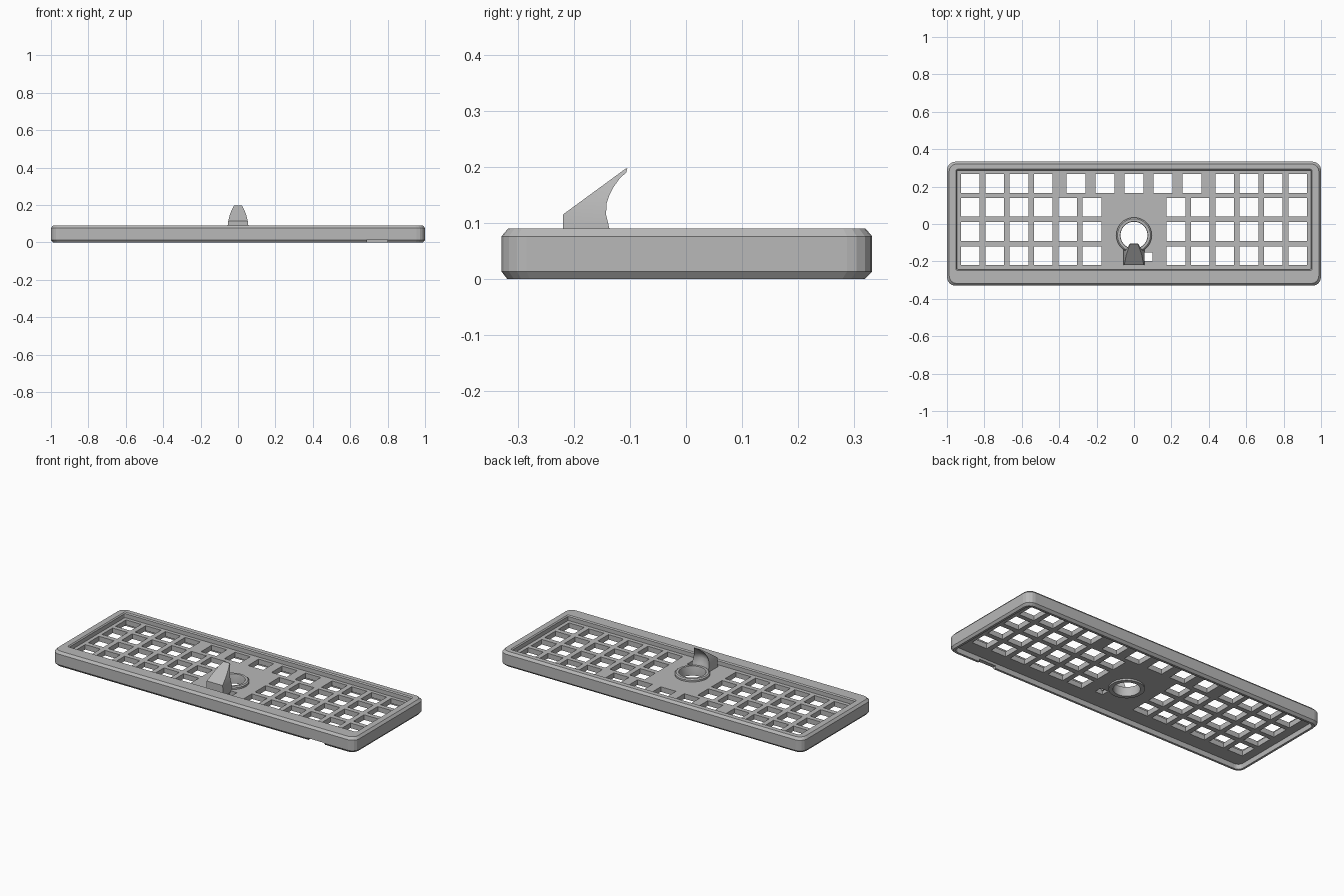
import bpy, bmesh, math

cube = bpy.data.objects.get("Cube")
if cube:
    bpy.data.objects.remove(cube, do_unlink=True)

grey = bpy.data.materials.new("plain_grey")
grey.use_nodes = True
COLOUR = (0.48, 0.48, 0.48, 1)
grey.diffuse_color = COLOUR
grey.node_tree.nodes["Principled BSDF"].inputs["Base Color"].default_value = COLOUR

PLATE_LOW, PLATE_TOP = 0.03, 0.06
RING_Y = -0.06


def make(name, bm, smooth=None):
    bmesh.ops.recalc_face_normals(bm, faces=bm.faces)
    mesh = bpy.data.meshes.new(name)
    bm.to_mesh(mesh)
    bm.free()
    mesh.materials.append(grey)
    obj = bpy.data.objects.new(name, mesh)
    bpy.context.collection.objects.link(obj)
    if smooth:
        bpy.ops.object.select_all(action='DESELECT')
        obj.select_set(True)
        bpy.context.view_layer.objects.active = obj
        bpy.ops.object.shade_smooth_by_angle(angle=math.radians(smooth))
    return obj


def loft(bm, loops, closed=False, caps=False):
    rows = [[bm.verts.new(p) for p in loop] for loop in loops]
    pairs = list(zip(rows, rows[1:])) + ([(rows[-1], rows[0])] if closed else [])
    n = len(rows[0])
    for a, b in pairs:
        for i in range(n):
            j = (i + 1) % n
            bm.faces.new((a[i], a[j], b[j], b[i]))
    if caps:
        bm.faces.new(rows[0])
        bm.faces.new(rows[-1])


def rounded_rect(hx, y0, y1, r, z, steps=4):
    pts = []
    for k, (sx, cy) in enumerate(((1, y1 - r), (-1, y1 - r), (-1, y0 + r), (1, y0 + r))):
        for s in range(steps + 1):
            a = math.pi / 2 * (k + s / steps)
            pts.append((sx * (hx - r) + r * math.cos(a), cy + r * math.sin(a), z))
    return pts


def circle(r, z, n=48):
    return [(r * math.cos(2 * math.pi * i / n),
             RING_Y + r * math.sin(2 * math.pi * i / n), z) for i in range(n)]


def box(bm, x, y, z, sx, sy, sz):
    verts = bmesh.ops.create_cube(bm, size=1)["verts"]
    bmesh.ops.scale(bm, vec=(sx, sy, sz), verts=verts)
    bmesh.ops.translate(bm, vec=(x, y, z), verts=verts)


def cut(obj, cutter):
    mod = obj.modifiers.new("cut", 'BOOLEAN')
    mod.operation, mod.solver, mod.object = 'DIFFERENCE', 'EXACT', cutter
    bpy.context.view_layer.update()
    graph = bpy.context.evaluated_depsgraph_get()
    mesh = bpy.data.meshes.new_from_object(obj.evaluated_get(graph))
    obj.modifiers.clear()
    obj.data = mesh
    bpy.data.objects.remove(cutter, do_unlink=True)


# Case frame: one closed section swept round a rounded rectangle
H = 0.09
bm = bmesh.new()
loft(bm, [
    rounded_rect(0.99, -0.32, 0.32, 0.04, 0),
    rounded_rect(1.0, -0.33, 0.333, 0.045, 0.013),
    rounded_rect(1.0, -0.33, 0.333, 0.045, H - 0.014),
    rounded_rect(0.988, -0.318, 0.321, 0.04, H),
    rounded_rect(0.953, -0.248, 0.293, 0.01, H),
    rounded_rect(0.947, -0.242, 0.287, 0.006, H - 0.006),
    rounded_rect(0.947, -0.242, 0.287, 0.006, PLATE_LOW),
    rounded_rect(0.977, -0.307, 0.307, 0.03, PLATE_LOW),
    rounded_rect(0.977, -0.307, 0.307, 0.03, 0),
], closed=True)
frame = make("case_frame", bm)

# Cable notch in the bottom of the front wall
bm = bmesh.new()
box(bm, 0.745, -0.32, 0, 0.11, 0.1, 0.03)
cut(frame, make("notch_cutter", bm))

# Plate with key openings
bm = bmesh.new()
mid = (PLATE_LOW + PLATE_TOP) / 2
box(bm, 0, 0.0225, mid, 1.9, 0.535, PLATE_TOP - PLATE_LOW)
plate = make("key_plate", bm)

bm = bmesh.new()
KEY = 0.1
columns = [s * (0.225 + 0.13 * i) for s in (-1, 1) for i in range(6)]
for row in range(3):
    for x in columns:
        box(bm, x, 0.089 - 0.129 * row, mid, KEY, KEY, 0.1)
top_row = [x for x in columns if abs(x) > 0.4] + [0.155 * i for i in range(-2, 3)]
for x in top_row:
    box(bm, x, 0.216, mid, KEY, KEY, 0.1)
box(bm, 0.075, -0.175, mid, 0.05, 0.045, 0.1)
loft(bm, [circle(0.085, 0), circle(0.085, 0.1)], caps=True)
cut(plate, make("key_cutter", bm))

# Raised collar round the central opening
bm = bmesh.new()
loft(bm, [circle(0.095, 0.02), circle(0.095, 0.07), circle(0.088, 0.076),
          circle(0.074, 0.076), circle(0.072, 0.07), circle(0.072, 0.02)], closed=True)
make("centre_collar", bm, 40)

# Hooked fin: sloped front, hollow curved back, narrowing to the tip
bm = bmesh.new()
levels = [  # height, half width, back edge, hollow depth
    (0.05, 0.056, -0.13, 0.014), (0.09, 0.055, -0.137, 0.02),
    (0.115, 0.052, -0.143, 0.025), (0.135, 0.047, -0.142, 0.024),
    (0.15, 0.043, -0.137, 0.02), (0.165, 0.037, -0.129, 0.014),
    (0.18, 0.03, -0.118, 0.006), (0.19, 0.024, -0.107, 0.002),
    (0.197, 0.021, -0.105, 0)]
loops = []
for z, w, back, hollow in levels:
    front = -0.22 + max(0, z - 0.115) * 1.366
    arc = [(w * t / 4, back - hollow * (1 - (t / 4) ** 2), z) for t in range(4, -5, -1)]
    loops.append([(-w, front, z), (w, front, z)] + arc)
loft(bm, loops, caps=True)
make("centre_fin", bm, 30)
